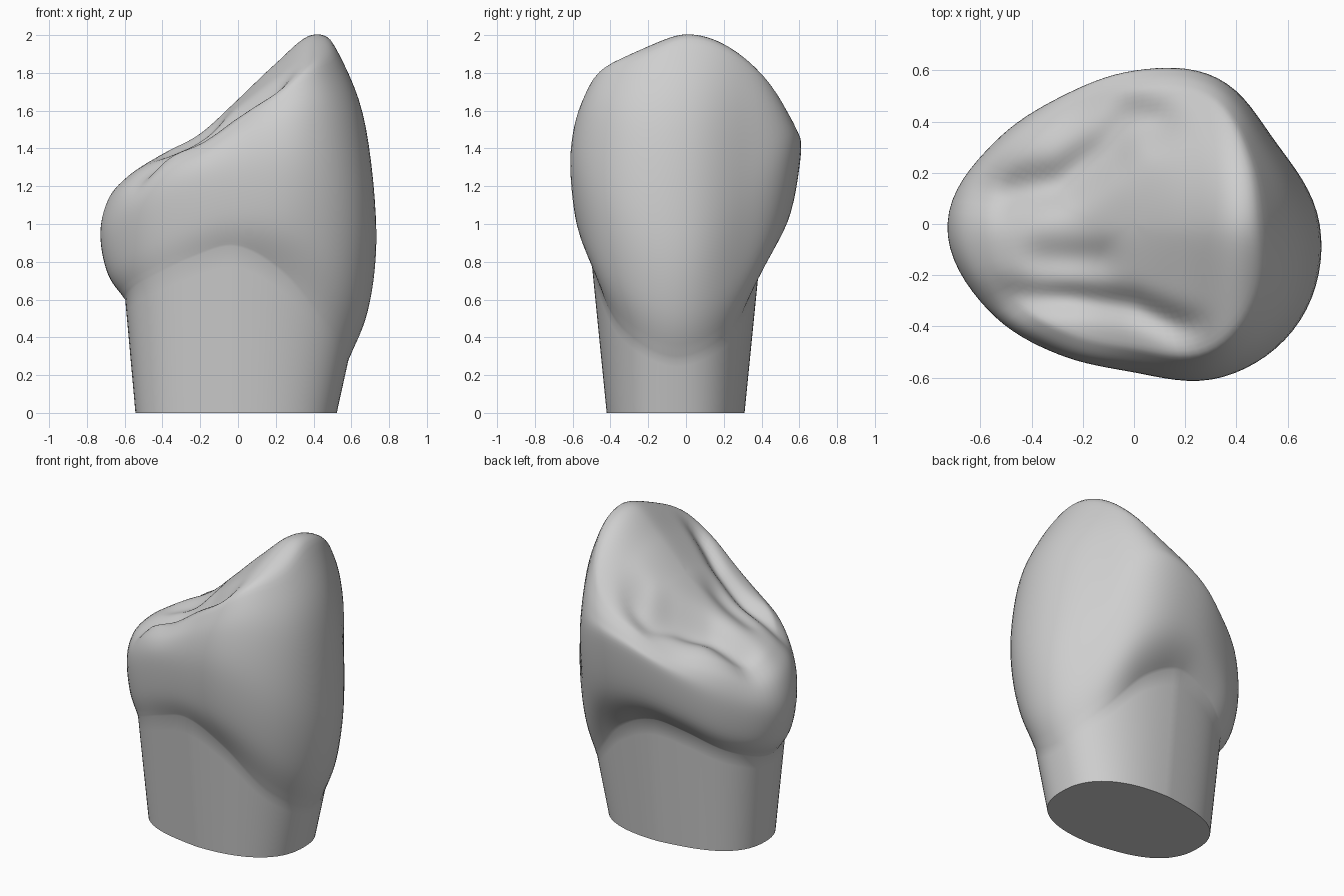
import bpy, bmesh
from math import sin, cos, pi, exp, floor, hypot
from mathutils import Vector

cube = bpy.data.objects.get("Cube")
if cube:
    bpy.data.objects.remove(cube)

COLUMNS = 96

# Values every 30 degrees, counter-clockwise from +x
NECK_Z = [.28, .42, .71, .84, .80, .68, .60, .70, .82, .88, .74, .44]
BULGE_Z = [.95, 1.15, 1.38, 1.35, 1.2, 1.05, .95, 1.05, 1.2, 1.28, 1.3, 1.1]
BULGE_R = [.73, .64, .66, .60, .575, .635, .735, .665, .59, .58, .695, .755]
RIM_R = [.49, .52, .58, .52, .485, .52, .57, .55, .495, .485, .58, .56]
# Crest height of the biting surface, every 0.2 along x from -0.8
CREST = [1.10, 1.25, 1.38, 1.48, 1.66, 1.85, 2.007, 1.92, 1.75]
# Grooves: points in plan, depth, width
GROOVES = [
    ([(-.50, .12), (-.28, .16), (-.10, .29), (0, .41), (.08, .40)], .10, .085),
    ([(-.50, -.29), (-.25, -.29), (0, -.32), (.20, -.41)], .075, .05),
    ([(-.36, -.14), (-.14, -.14)], .04, .07),
]


def spline(p0, p1, p2, p3, t):
    return (p1 * 2 + (p2 - p0) * t + (p0 * 2 - p1 * 5 + p2 * 4 - p3) * t**2
            + (p1 * 3 - p0 - p2 * 3 + p3) * t**3) * .5


def around(table, angle):
    f = angle / (2 * pi) * len(table)
    i = floor(f)
    return spline(*(table[(i + k) % len(table)] for k in (-1, 0, 1, 2)), f - i)


def along(points, f):
    last = len(points) - 1
    i = min(int(f), last - 1)
    return spline(*(points[min(max(i + k, 0), last)] for k in (-1, 0, 1, 2)), f - i)


def segment_distance(p, a, b):
    a, b = Vector(a), Vector(b)
    t = max(0, min(1, (p - a).dot(b - a) / (b - a).length_squared))
    return (p - a.lerp(b, t)).length


def top_height(x, y):
    z = along(CREST, (x + .8) / .2)
    # Falls away from the crest: curved to the back, nearly straight to the front
    if y > 0:
        z -= (.6 + 1.7 * max(x, 0)) * y * y
    else:
        z -= (.26 + .48 * max(x, -.3)) * (hypot(y, .07) - .07)
    p = Vector((x, y))
    for path, depth, width in GROOVES:
        d = min(segment_distance(p, a, b) for a, b in zip(path, path[1:]))
        z -= depth * exp(-(d / width) ** 2)
    return z


def root_point(angle, z):
    # Rounded oval that widens toward the neck, pinched near its -x end
    c, s = cos(angle), sin(angle)
    a, b, n = .533 + (.09 + .13 * max(0, c)) * z, .365 + .1 * z, 2.4
    r = (abs(c / a) ** n + abs(s / b) ** n) ** (-1 / n)
    r *= 1 - .11 * max(0, -c) * s * s
    return Vector((r * c - .01, r * s - .055, z))


def top_point(angle, scale):
    r = around(RIM_R, angle) * scale
    x, y = r * cos(angle), r * sin(angle)
    return Vector((x, y, top_height(x, y)))


def column(angle):
    # Root wall, then crown wall, then biting surface toward the middle
    neck_z = around(NECK_Z, angle)
    neck = root_point(angle, neck_z)
    r = around(BULGE_R, angle)
    bulge = Vector((r * cos(angle), r * sin(angle), around(BULGE_Z, angle)))
    rim = top_point(angle, 1)
    lower = neck.lerp(bulge, .7)
    lower.z = neck.z + (bulge.z - neck.z) * .37
    upper = bulge.lerp(rim, .3)
    upper.z = bulge.z + (rim.z - bulge.z) * .62
    wall = [neck, lower, bulge, upper, rim]
    pts = [root_point(angle, neck_z * k / 8) for k in range(8)]
    pts += [along(wall, k / 7) for k in range(28)]
    pts += [top_point(angle, 1 - k / 24) for k in range(24)]
    return pts


# Tooth: one skin lofted through all columns
bm = bmesh.new()
cols = [[bm.verts.new(p) for p in column(2 * pi * c / COLUMNS)] for c in range(COLUMNS)]
tip = bm.verts.new((0, 0, top_height(0, 0)))
for c in range(COLUMNS):
    a, b = cols[c], cols[(c + 1) % COLUMNS]
    for k in range(len(a) - 1):
        bm.faces.new((a[k], b[k], b[k + 1], a[k + 1]))
    bm.faces.new((a[-1], b[-1], tip))
bm.faces.new([col[0] for col in reversed(cols)])

# Soften the biting edge and grooves
soft = [v for col in cols for v in col[10:]] + [tip]
for _ in range(5):
    bmesh.ops.smooth_vert(bm, verts=soft, factor=.5, use_axis_x=True,
                          use_axis_y=True, use_axis_z=True)
bmesh.ops.recalc_face_normals(bm, faces=bm.faces)

mesh = bpy.data.meshes.new("tooth")
bm.to_mesh(mesh)
bm.free()
tooth = bpy.data.objects.new("tooth", mesh)
bpy.context.collection.objects.link(tooth)

# Plain grey material
grey = bpy.data.materials.new("light_grey")
grey.use_nodes = True
grey.diffuse_color = (.62, .62, .62, 1)
grey.node_tree.nodes["Principled BSDF"].inputs["Base Color"].default_value = (.62, .62, .62, 1)
mesh.materials.append(grey)

bpy.ops.object.select_all(action='DESELECT')
tooth.select_set(True)
bpy.context.view_layer.objects.active = tooth
bpy.ops.object.shade_smooth_by_angle(angle=pi / 4)
